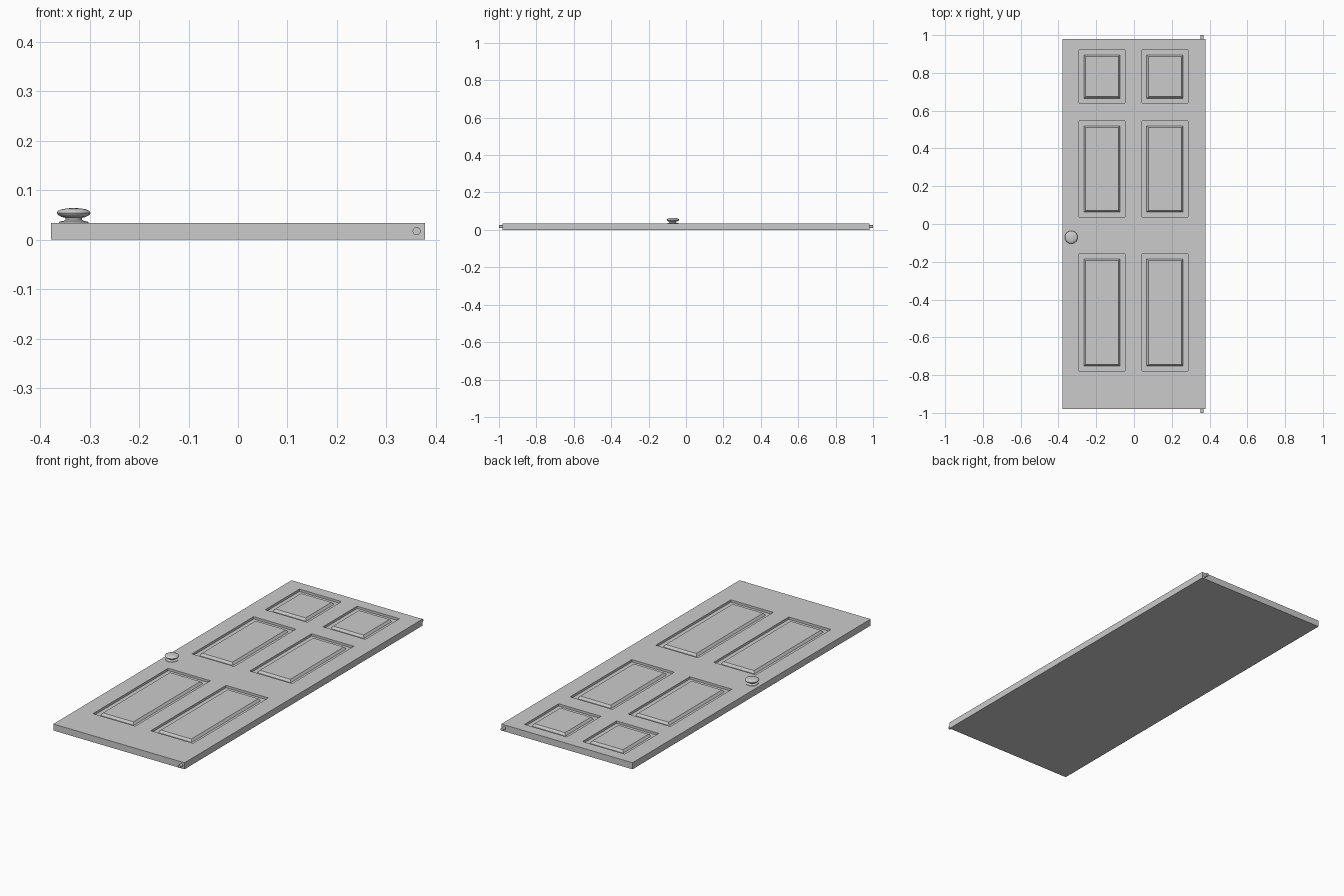
import bpy, bmesh, math
from mathutils import Vector, Matrix

cube = bpy.data.objects.get("Cube")
if cube:
    bpy.data.objects.remove(cube, do_unlink=True)

grey = bpy.data.materials.new("plain_grey")
grey.use_nodes = True
COLOUR = (0.6, 0.6, 0.6, 1)
grey.diffuse_color = COLOUR
grey.node_tree.nodes["Principled BSDF"].inputs["Base Color"].default_value = COLOUR

HALF_W, HALF_L, THICK = 0.378, 0.98, 0.034
COLUMNS = [(-0.291, -0.048), (0.042, 0.286)]
ROWS = [(-0.778, -0.159), (0.037, 0.545), (0.64, 0.921)]


def add_object(name, bm):
    mesh = bpy.data.meshes.new(name)
    bmesh.ops.recalc_face_normals(bm, faces=bm.faces)
    bm.to_mesh(mesh)
    bm.free()
    obj = bpy.data.objects.new(name, mesh)
    bpy.context.collection.objects.link(obj)
    mesh.materials.append(grey)
    return obj


def shade_smooth(obj, degrees):
    bpy.ops.object.select_all(action='DESELECT')
    obj.select_set(True)
    bpy.context.view_layer.objects.active = obj
    bpy.ops.object.shade_smooth_by_angle(angle=math.radians(degrees))


# Door slab, cut along the panel borders
bm = bmesh.new()
bmesh.ops.create_cube(bm, size=1)
bmesh.ops.scale(bm, vec=(2 * HALF_W, 2 * HALF_L, THICK), verts=bm.verts)
bmesh.ops.translate(bm, vec=(0, 0, THICK / 2), verts=bm.verts)
for axis, spans in ((Vector((1, 0, 0)), COLUMNS), (Vector((0, 1, 0)), ROWS)):
    for span in spans:
        for edge in span:
            bmesh.ops.bisect_plane(bm, geom=bm.verts[:] + bm.edges[:] + bm.faces[:],
                                   plane_co=axis * edge, plane_no=axis)


# Six panels: sunken border with a raised, bevelled field
def is_panel(face):
    c = face.calc_center_median()
    return (face.normal.z > 0.9
            and any(a < c.x < b for a, b in COLUMNS)
            and any(a < c.y < b for a, b in ROWS))


bm.normal_update()
panels = [f for f in bm.faces if is_panel(f)]
panels = bmesh.ops.extrude_discrete_faces(bm, faces=panels)["faces"]
bmesh.ops.translate(bm, vec=(0, 0, -0.012),
                    verts=list({v for f in panels for v in f.verts}))
bm.normal_update()
bmesh.ops.inset_individual(bm, faces=panels, thickness=0.036)
bmesh.ops.inset_individual(bm, faces=panels, thickness=0.012)
bmesh.ops.translate(bm, vec=(0, 0, 0.012),
                    verts=list({v for f in panels for v in f.verts}))
add_object("door_slab", bm)

# Hinge pins at both ends of the left edge
for name, side in (("bottom_hinge_pin", -1), ("top_hinge_pin", 1)):
    bm = bmesh.new()
    place = (Matrix.Translation((0.361, side * 0.985, THICK / 2))
             @ Matrix.Rotation(math.pi / 2, 4, 'X'))
    bmesh.ops.create_cone(bm, cap_ends=True, segments=24, radius1=0.008,
                          radius2=0.008, depth=0.03, matrix=place)
    shade_smooth(add_object(name, bm), 40)

# Round knob, turned from a profile of (radius, height)
PROFILE = [(0, 0), (0.03, 0), (0.029, 0.002), (0.02, 0.004), (0.017, 0.006),
           (0.017, 0.01), (0.025, 0.012), (0.032, 0.016), (0.034, 0.02),
           (0.032, 0.024), (0.025, 0.027), (0.014, 0.029), (0, 0.03)]
bm = bmesh.new()
verts = [bm.verts.new((r, 0, z)) for r, z in PROFILE]
edges = [bm.edges.new(pair) for pair in zip(verts, verts[1:])]
bmesh.ops.spin(bm, geom=verts + edges, cent=(0, 0, 0), axis=(0, 0, 1),
               angle=math.tau, steps=32)
bmesh.ops.remove_doubles(bm, verts=bm.verts, dist=0.0001)
bmesh.ops.translate(bm, vec=(-0.332, -0.07, THICK), verts=bm.verts)
shade_smooth(add_object("door_knob", bm), 45)
